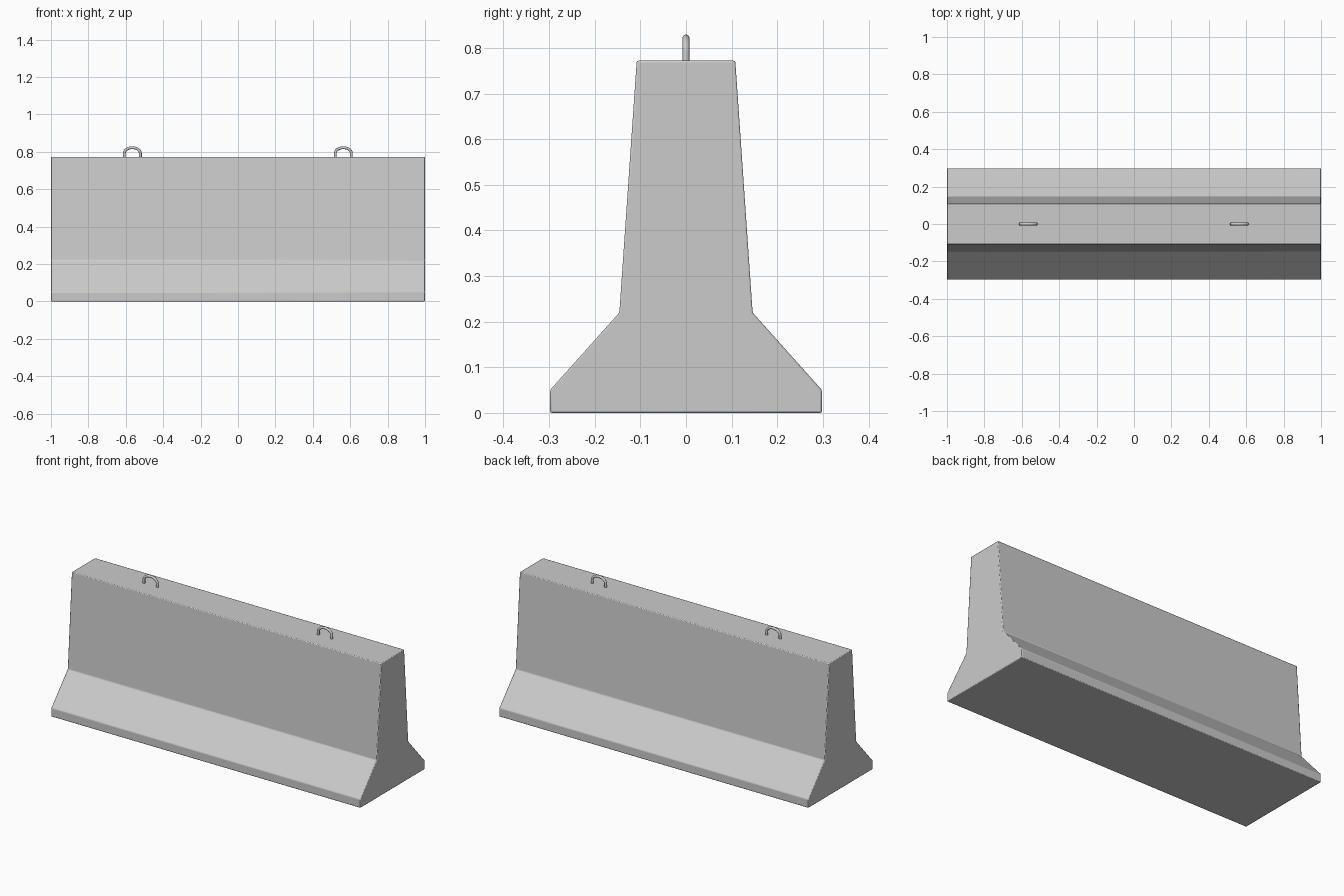
import bpy, bmesh, math

if "Cube" in bpy.data.objects:
    bpy.data.objects.remove(bpy.data.objects["Cube"])

# Concrete barrier body: half profile mirrored, then extruded along x
half = [(0.298, 0.0), (0.298, 0.05), (0.146, 0.22), (0.108, 0.772)]
profile = half + [(-y, z) for y, z in reversed(half)]
bm = bmesh.new()
face = bm.faces.new([bm.verts.new((-1, y, z)) for y, z in profile])
ext = bmesh.ops.extrude_face_region(bm, geom=[face])
bmesh.ops.translate(bm, vec=(2, 0, 0),
                    verts=[g for g in ext["geom"] if isinstance(g, bmesh.types.BMVert)])
bmesh.ops.recalc_face_normals(bm, faces=bm.faces[:])
mesh = bpy.data.meshes.new("barrier_body")
bm.to_mesh(mesh)
bm.free()
body = bpy.data.objects.new("barrier_body", mesh)
bpy.context.collection.objects.link(body)

# Slightly softened edges
bev = body.modifiers.new("soft_edges", "BEVEL")
bev.width = 0.004
bev.segments = 2
bev.limit_method = "ANGLE"
bev.angle_limit = math.radians(20)
bpy.context.view_layer.objects.active = body
body.select_set(True)
bpy.ops.object.shade_smooth_by_angle(angle=math.radians(30))


def lifting_loop(name, x):
    """Bent steel rod: two straight legs joined by a flattened arch."""
    w, spring, rise = 0.043, 0.792, 0.030
    pts = [(-w, 0.74)]
    for i in range(17):
        a = math.pi * (1 - i / 16)
        pts.append((w * math.cos(a), spring + rise * math.sin(a)))
    pts.append((w, 0.74))
    curve = bpy.data.curves.new(name, "CURVE")
    curve.dimensions = "3D"
    curve.bevel_depth = 0.0075
    curve.bevel_resolution = 3
    curve.use_fill_caps = True
    spline = curve.splines.new("POLY")
    spline.points.add(len(pts) - 1)
    for p, (px, pz) in zip(spline.points, pts):
        p.co = (px, 0, pz, 1)
    obj = bpy.data.objects.new(name, curve)
    obj.location.x = x
    bpy.context.collection.objects.link(obj)
    bpy.ops.object.select_all(action="DESELECT")
    bpy.context.view_layer.objects.active = obj
    obj.select_set(True)
    bpy.ops.object.convert(target="MESH")
    bpy.ops.object.shade_smooth_by_angle(angle=math.radians(50))


# Lifting loops on the top face
for side, x in (("left", -0.565), ("right", 0.563)):
    lifting_loop("lifting_loop_" + side, x)
